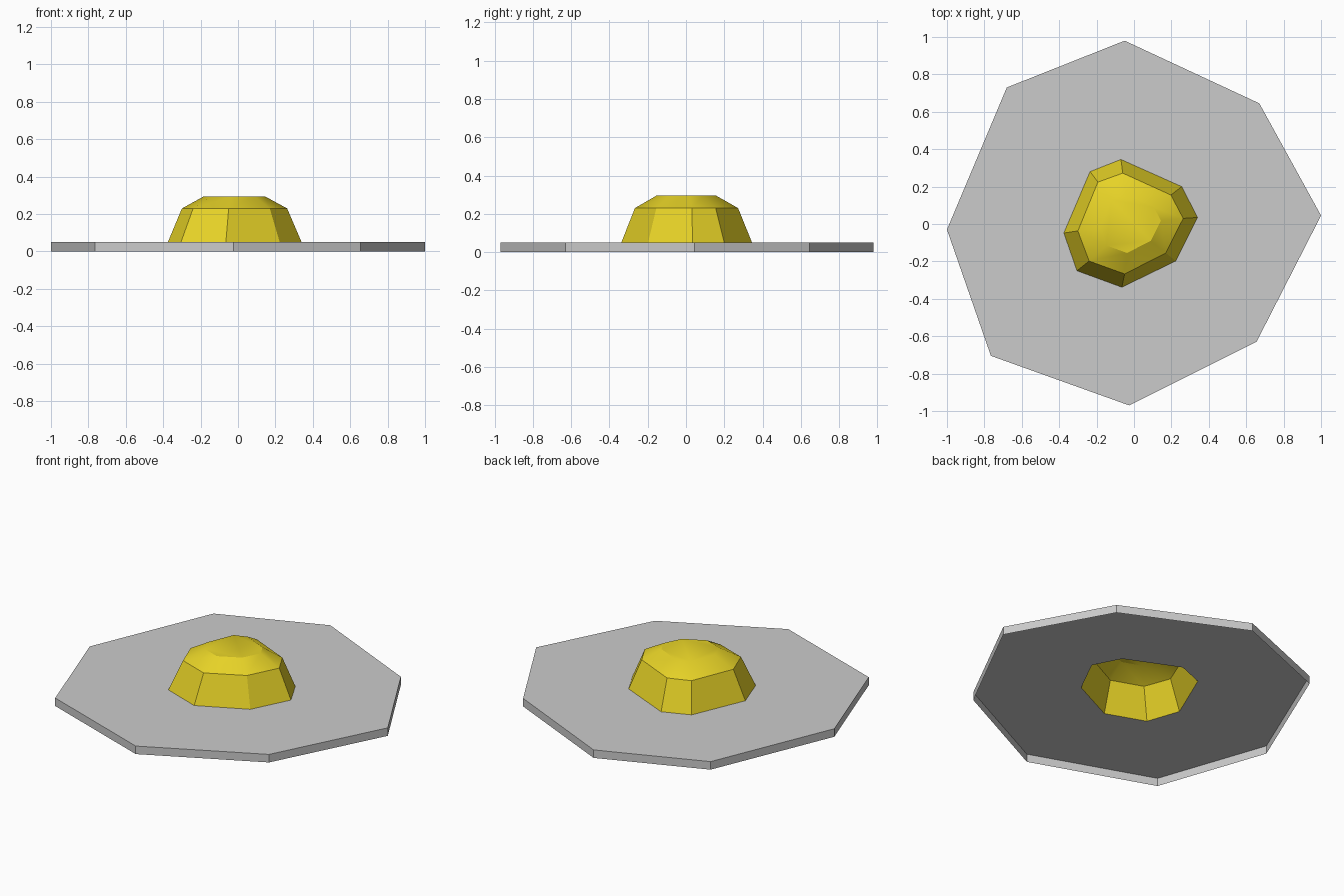
import bpy
import bmesh
import math
from mathutils import Vector

cube = bpy.data.objects.get("Cube")
if cube:
    bpy.data.objects.remove(cube, do_unlink=True)


def material(name, rgb):
    m = bpy.data.materials.new(name)
    m.use_nodes = True
    m.diffuse_color = (*rgb, 1)
    m.node_tree.nodes["Principled BSDF"].inputs["Base Color"].default_value = (*rgb, 1)
    return m


def loft(name, rings, mat, cap=False):
    """Open shell through a list of (outline, height) rings, with an optional top face."""
    bm = bmesh.new()
    loops = [[bm.verts.new((x, y, z)) for x, y in outline] for outline, z in rings]
    for low, high in zip(loops, loops[1:]):
        n = len(low)
        for i in range(n):
            j = (i + 1) % n
            bm.faces.new((low[i], low[j], high[j], high[i]))
    if cap:
        bm.faces.new(loops[-1])
    mesh = bpy.data.meshes.new(name)
    bm.to_mesh(mesh)
    bm.free()
    mesh.materials.append(mat)
    obj = bpy.data.objects.new(name, mesh)
    bpy.context.collection.objects.link(obj)
    return obj


def shrink(outline, factor, centre):
    c = Vector(centre)
    return [tuple(c + (Vector(p) - c) * factor) for p in outline]


# Irregular eight-sided outlines, counter-clockwise
white_outline = [(1.0, 0.045), (0.67, 0.645), (-0.05, 0.98), (-0.68, 0.73),
                 (-1.0, -0.03), (-0.765, -0.705), (-0.025, -0.97), (0.655, -0.63)]
yolk_base = [(0.34, 0.035), (0.255, 0.2), (-0.07, 0.345), (-0.235, 0.28),
             (-0.375, -0.048), (-0.305, -0.25), (-0.065, -0.338), (0.223, -0.198)]
yolk_shoulder = [(0.263, 0.03), (0.197, 0.155), (-0.06, 0.272), (-0.193, 0.224),
                 (-0.3, -0.037), (-0.24, -0.198), (-0.05, -0.267), (0.17, -0.155)]
yolk_crown = shrink(yolk_shoulder, 0.58, (-0.02, 0))

# Flat egg white: rim and top, open underneath and around the yolk
loft("egg_white", [(white_outline, 0), (white_outline, 0.05), (yolk_base, 0.05)],
     material("pale grey", (0.6, 0.6, 0.6)))

# Yolk: sloping walls and a softly shaded dome
yolk = loft("egg_yolk", [(yolk_base, 0.05), (yolk_shoulder, 0.23), (yolk_crown, 0.295)],
            material("yolk yellow", (0.91, 0.74, 0.023)), cap=True)
bpy.ops.object.select_all(action='DESELECT')
yolk.select_set(True)
bpy.context.view_layer.objects.active = yolk
bpy.ops.object.shade_smooth_by_angle(angle=math.radians(30))
